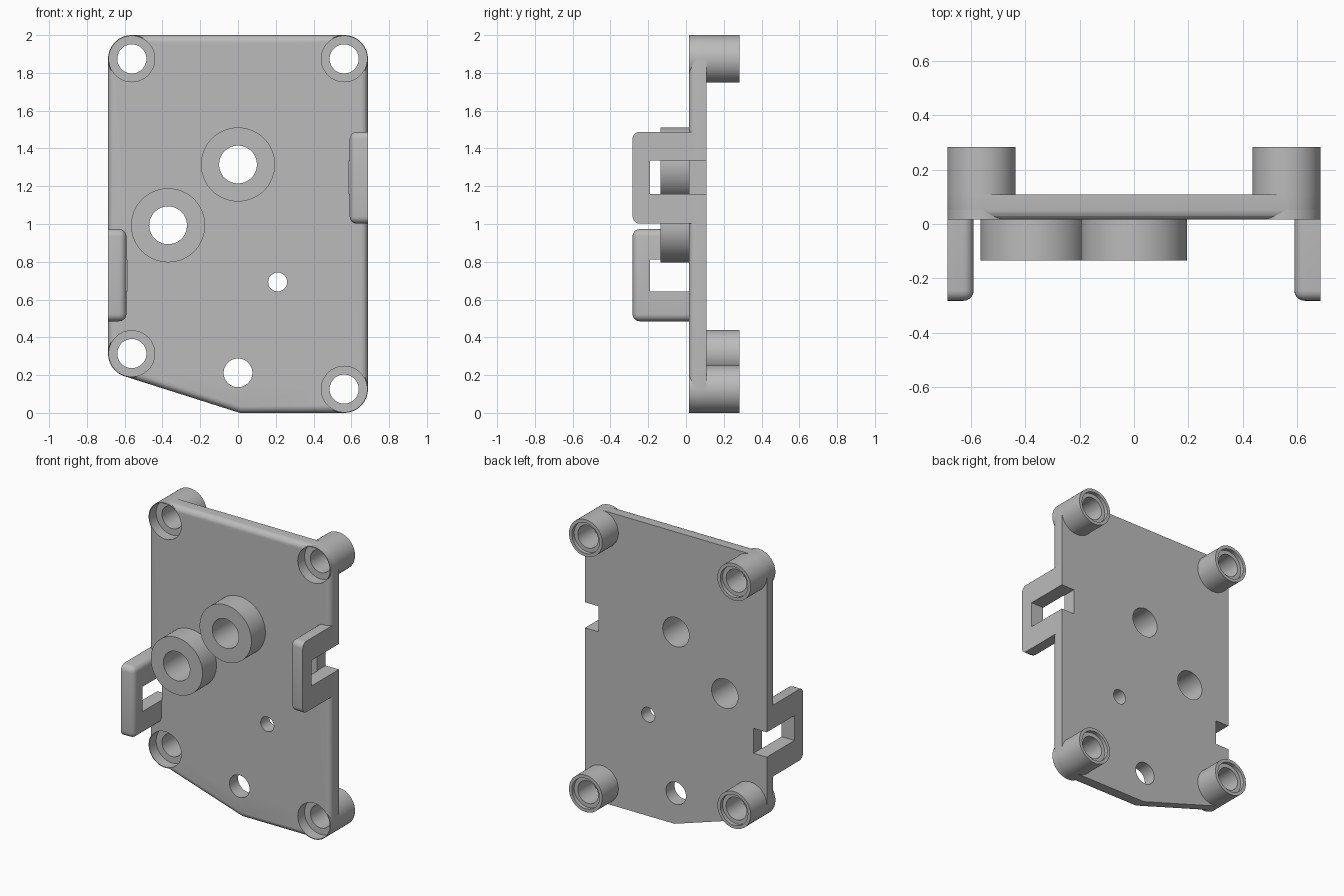
import bpy, bmesh, math
from mathutils import Vector

FRONT, BACK = 0.016, 0.109      # plate faces along y
BOSS_BACK, HOOK_FRONT = 0.283, -0.283
HALF_W, R = 0.688, 0.126        # plate half width, boss radius
BX = HALF_W - R

cube = bpy.data.objects.get("Cube")
if cube:
    bpy.data.objects.remove(cube, do_unlink=True)

grey = bpy.data.materials.new("plain_grey")
grey.use_nodes = True
grey.diffuse_color = (0.5, 0.5, 0.5, 1)
grey.node_tree.nodes["Principled BSDF"].inputs["Base Color"].default_value = (0.5, 0.5, 0.5, 1)


def make(name, bm):
    bmesh.ops.recalc_face_normals(bm, faces=bm.faces[:])
    mesh = bpy.data.meshes.new(name)
    bm.to_mesh(mesh)
    bm.free()
    mesh.materials.append(grey)
    obj = bpy.data.objects.new(name, mesh)
    bpy.context.collection.objects.link(obj)
    return obj


def activate(obj):
    bpy.ops.object.select_all(action='DESELECT')
    obj.select_set(True)
    bpy.context.view_layer.objects.active = obj


def smooth(obj):
    activate(obj)
    bpy.ops.object.shade_smooth_by_angle(angle=math.radians(32))


def cut(obj, bm):
    """Subtract the bmesh from the object."""
    cutter = make("cutter", bm)
    cutter.hide_render = True
    mod = obj.modifiers.new("cut", 'BOOLEAN')
    mod.operation, mod.solver, mod.object = 'DIFFERENCE', 'EXACT', cutter
    activate(obj)
    bpy.ops.object.modifier_apply(modifier=mod.name)
    bpy.data.objects.remove(cutter, do_unlink=True)


def lathe(bm, x, z, profile, n=64):
    """Closed (radius, y) profile turned about a y axis through x, z."""
    rings = []
    for i in range(n):
        a = math.tau * i / n
        rings.append([bm.verts.new((x + r * math.cos(a), y, z + r * math.sin(a)))
                      for r, y in profile])
    for i in range(n):
        p, q = rings[i], rings[(i + 1) % n]
        for j in range(len(profile)):
            k = (j + 1) % len(profile)
            bm.faces.new((p[j], p[k], q[k], q[j]))


def rod(bm, x, z, r, n=64):
    """Solid cylinder through the plate, used for cutting holes."""
    ends = [[bm.verts.new((x + r * math.cos(math.tau * i / n), y,
                           z + r * math.sin(math.tau * i / n))) for i in range(n)]
            for y in (-0.1, 0.2)]
    bm.faces.new(ends[0])
    bm.faces.new(ends[1])
    for i in range(n):
        k = (i + 1) % n
        bm.faces.new((ends[0][i], ends[0][k], ends[1][k], ends[1][i]))


def box(bm, lo, hi):
    verts = bmesh.ops.create_cube(bm, size=1)["verts"]
    for v in verts:
        v.co = Vector([l + (c + 0.5) * (h - l) for l, h, c in zip(lo, hi, v.co)])
    return verts


bosses = {"top_left_boss": (BX, 1.874), "top_right_boss": (-BX, 1.874),
          "bottom_right_boss": (-BX, 0.314), "bottom_left_boss": (BX, 0.126)}
collars = {"upper_collar": (0, 1.315), "lower_collar": (-0.37, 0.993)}
# hook: side, bottom, top, window bottom, window top
hooks = {"left_hook": (1, 1.002, 1.488, 1.16, 1.335),
         "right_hook": (-1, 0.485, 0.973, 0.643, 0.813)}

# Plate outline with rounded corners and a slanted lower edge
arcs = [("top_left_boss", 0, 90), ("top_right_boss", 90, 180),
        ("bottom_right_boss", 180, 253), (None, 0, 0), ("bottom_left_boss", 270, 360)]
outline = []
for name, a0, a1 in arcs:
    if name is None:
        outline.append((0.01, 0))
        continue
    cx, cz = bosses[name]
    for i in range(17):
        a = math.radians(a0 + (a1 - a0) * i / 16)
        outline.append((cx + R * math.cos(a), cz + R * math.sin(a)))

bm = bmesh.new()
face = bm.faces.new([bm.verts.new((x, BACK, z)) for x, z in outline])
ext = bmesh.ops.extrude_face_region(bm, geom=[face], use_keep_orig=True)
for v in ext["geom"]:
    if isinstance(v, bmesh.types.BMVert):
        v.co.y = FRONT
bmesh.ops.recalc_face_normals(bm, faces=bm.faces[:])
rim = [e for e in bm.edges if all(abs(v.co.y - FRONT) < 1e-5 for v in e.verts)]
bmesh.ops.bevel(bm, geom=rim, offset=0.035, segments=5, profile=0.5, affect='EDGES')
plate = make("plate", bm)

# Holes for bosses, collars and screws, and notches behind the hooks
bm = bmesh.new()
for x, z in bosses.values():
    rod(bm, x, z, R - 0.003)
for x, z in collars.values():
    rod(bm, x, z, 0.1)
rod(bm, 0.21, 0.693, 0.05)
rod(bm, 0, 0.212, 0.076)
cut(plate, bm)

# Bosses with a deep front recess and a shallow back recess
for name, (x, z) in bosses.items():
    bm = bmesh.new()
    lathe(bm, x, z, [(R, FRONT), (R, BOSS_BACK), (0.104, BOSS_BACK),
                     (0.104, BOSS_BACK - 0.025), (0.077, BOSS_BACK - 0.025),
                     (0.077, 0.09), (R - 0.005, 0.09), (R - 0.005, FRONT)])
    smooth(make(name, bm))

# Raised collars on the front
for name, (x, z) in collars.items():
    bm = bmesh.new()
    lathe(bm, x, z, [(0.1, FRONT), (0.1, -0.135), (0.196, -0.135), (0.196, FRONT)])
    smooth(make(name, bm))

# Side hooks: rounded blocks with a window that carries on through the plate
for name, (side, z0, z1, w0, w1) in hooks.items():
    xs = sorted((side * (HALF_W - 0.097), side * HALF_W))
    inner = side * (HALF_W - 0.097)
    bm = bmesh.new()
    box(bm, (xs[0], HOOK_FRONT, z0), (xs[1], BACK, z1))
    soft = []
    for e in bm.edges:
        a, b = (v.co for v in e.verts)
        at_front = max(a.y, b.y) < 0
        at_back = min(a.y, b.y) > 0
        on_inner = abs(a.x - inner) < 1e-4 and abs(b.x - inner) < 1e-4
        across = abs(a.x - b.x) > 1e-4
        if not at_back and (on_inner or (across and at_front)):
            soft.append(e)
    bmesh.ops.bevel(bm, geom=soft, offset=0.038, segments=5, profile=0.5, affect='EDGES')
    hook = make(name, bm)
    for target in (hook, plate):
        bm = bmesh.new()
        box(bm, (side * 0.695 - 0.107, -0.19, w0), (side * 0.695 + 0.107, 0.2, w1))
        cut(target, bm)
    smooth(hook)

smooth(plate)
